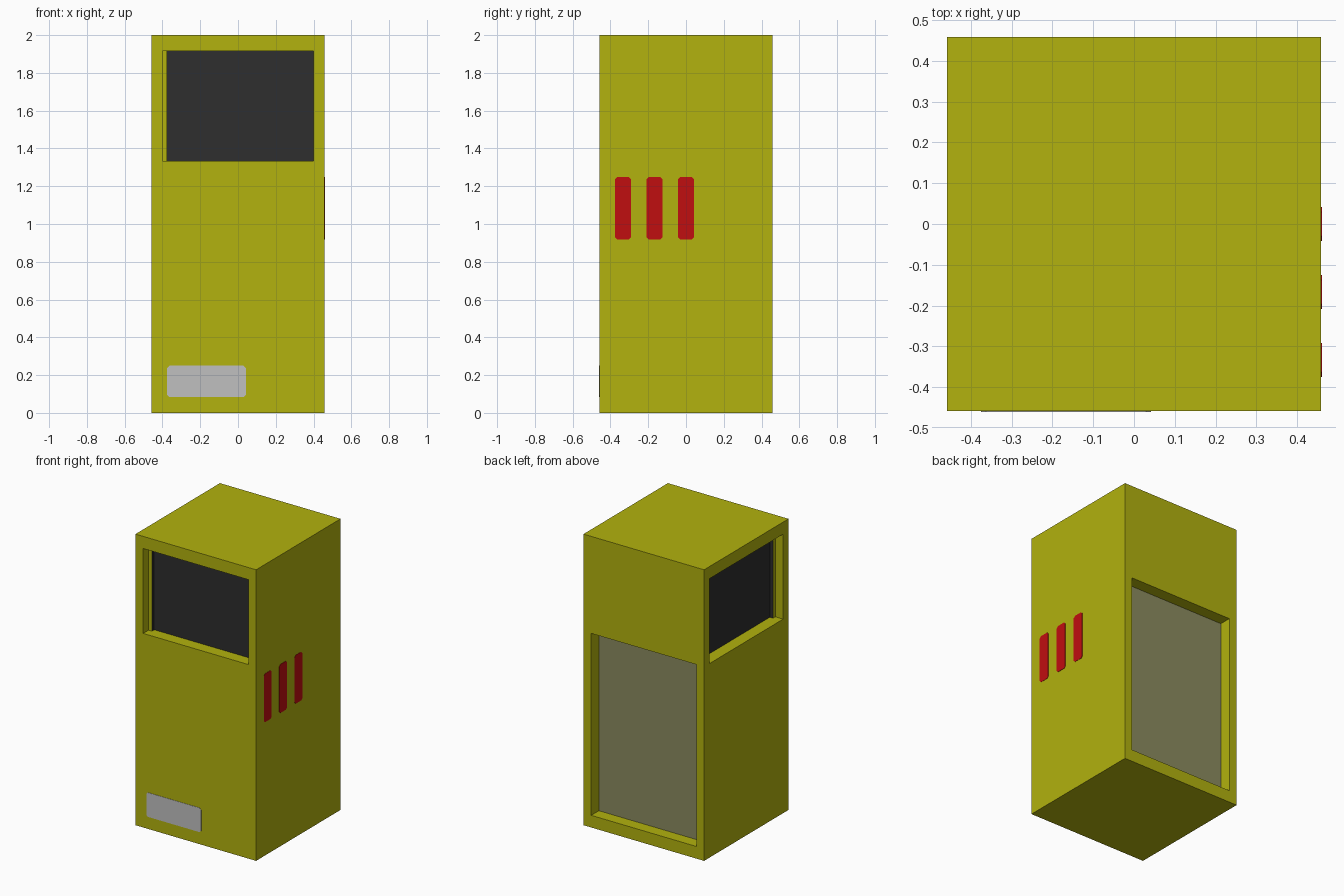
import bpy
import bmesh
from mathutils import Vector

cube = bpy.data.objects.get("Cube")
if cube:
    bpy.data.objects.remove(cube, do_unlink=True)


def material(name, rgb):
    """Flat material from 0-255 sRGB values."""
    lin = [((c / 255 + 0.055) / 1.055) ** 2.4 if c > 10 else c / 255 / 12.92 for c in rgb]
    mat = bpy.data.materials.new(name)
    mat.use_nodes = True
    mat.diffuse_color = (*lin, 1)
    bsdf = mat.node_tree.nodes["Principled BSDF"]
    bsdf.inputs["Base Color"].default_value = (*lin, 1)
    bsdf.inputs["Roughness"].default_value = 0.8
    return mat


yellow = material("yellow_paint", (178, 178, 14))
dark = material("dark_screen", (46, 46, 46))
olive = material("olive_grey_panel", (139, 139, 96))
red = material("red_stripe", (192, 14, 16))
silver = material("silver_plate", (192, 192, 192))

U = 1 / 24              # layout unit
HALF, HEIGHT = 11 * U, 2.0
FRAME = 2 * U           # frame width and recess depth


def make_object(name, bm, mats):
    mesh = bpy.data.meshes.new(name)
    bm.to_mesh(mesh)
    bm.free()
    for m in mats:
        mesh.materials.append(m)
    obj = bpy.data.objects.new(name, mesh)
    bpy.context.collection.objects.link(obj)
    return obj


def box(lo, hi):
    bm = bmesh.new()
    lo, hi = Vector(lo), Vector(hi)
    bmesh.ops.create_cube(bm, size=1)
    bmesh.ops.scale(bm, vec=hi - lo, verts=bm.verts)
    bmesh.ops.translate(bm, vec=(lo + hi) / 2, verts=bm.verts)
    return bm


def recess(bm, normal, z0, z1, mat_index):
    """Inset the wall facing `normal`, set the opening height, push it inward."""
    normal = Vector(normal)
    bm.normal_update()
    face = max(bm.faces, key=lambda f: f.normal.dot(normal) * f.calc_area())
    bmesh.ops.inset_individual(bm, faces=[face], thickness=FRAME, depth=0)
    middle = face.calc_center_median().z
    for v in face.verts:
        v.co.z = z1 if v.co.z > middle else z0
    pane = bmesh.ops.extrude_discrete_faces(bm, faces=[face])["faces"][0]
    bmesh.ops.translate(bm, vec=-normal * FRAME, verts=pane.verts)
    pane.material_index = mat_index


# Cabinet with front and side windows and a large back panel
body = box((-HALF, -HALF, 0), (HALF, HALF, HEIGHT))
recess(body, (0, -1, 0), 32 * U, 46 * U, 1)
recess(body, (-1, 0, 0), 32 * U, 46 * U, 1)
recess(body, (0, 1, 0), 2 * U, 32 * U, 2)
make_object("cabinet", body, [yellow, dark, olive])


def plate(name, lo, hi, axis, mat):
    """Thin plate with clipped corners; `axis` is its thin direction."""
    bm = box(lo, hi)
    corners = [e for e in bm.edges
               if abs((e.verts[0].co - e.verts[1].co).normalized()[axis]) > 0.9]
    bmesh.ops.bevel(bm, geom=corners, offset=0.012, segments=1, affect='EDGES')
    make_object(name, bm, [mat])


# Three upright stripes on the left side
T = 0.002
for i in range(3):
    y = (-9 + 4 * i) * U
    plate(f"side_stripe_{i + 1}", (HALF - T, y, 22 * U),
          (HALF + T, y + 2 * U, 30 * U), 0, red)

# Small plate low on the front
plate("front_plate", (-9 * U, -HALF - T, 2 * U), (U, -HALF + T, 6 * U), 1, silver)
